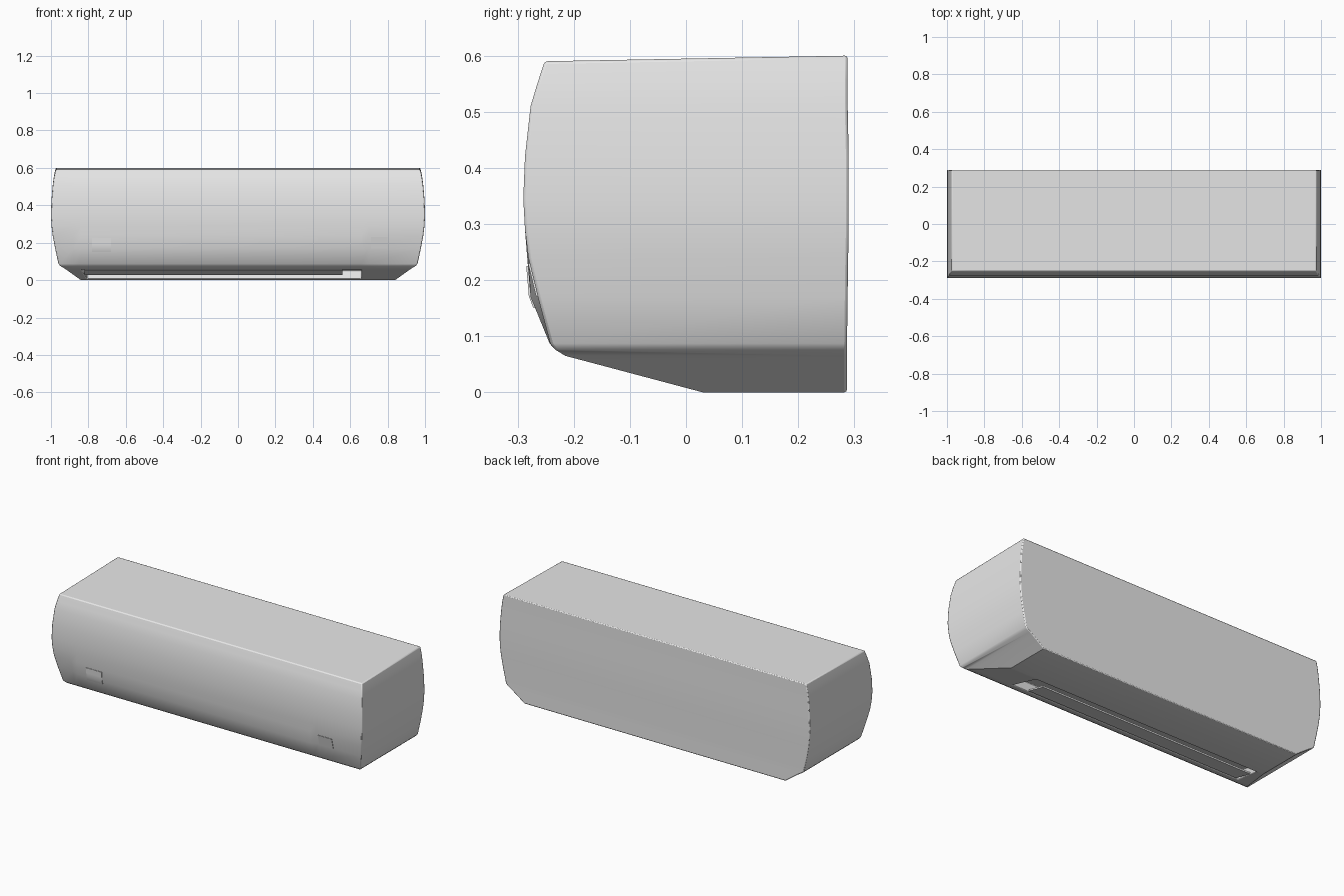
import bpy, bmesh, math

if "Cube" in bpy.data.objects:
    bpy.data.objects.remove(bpy.data.objects["Cube"])

white = bpy.data.materials.new("off_white_plastic")
white.diffuse_color = (0.8, 0.8, 0.8, 1)
white.use_nodes = True
white.node_tree.nodes["Principled BSDF"].inputs["Base Color"].default_value = white.diffuse_color

# Layers: front z, back z, half width, front y at the ends, front y in the middle, back y
LAYERS = [
    (0.000, 0.000, 0.840, 0.030, 0.030, 0.287),
    (0.005, 0.005, 0.847, 0.011, 0.011, 0.287),
    (0.055, 0.055, 0.917, -0.177, -0.177, 0.287),
    (0.065, 0.065, 0.932, -0.215, -0.215, 0.287),
    (0.076, 0.076, 0.950, -0.233, -0.233, 0.287),
    (0.087, 0.087, 0.960, -0.242, -0.243, 0.287),
    (0.170, 0.170, 0.978, -0.264, -0.277, 0.288),
    (0.240, 0.240, 0.991, -0.281, -0.283, 0.289),
    (0.290, 0.290, 0.997, -0.287, -0.287, 0.290),
    (0.345, 0.345, 1.000, -0.290, -0.290, 0.290),
    (0.420, 0.420, 0.998, -0.287, -0.287, 0.290),
    (0.510, 0.515, 0.990, -0.277, -0.277, 0.288),
    (0.550, 0.557, 0.984, -0.265, -0.265, 0.288),
    (0.590, 0.600, 0.975, -0.252, -0.252, 0.288),
]
OPEN_L, OPEN_R = -0.84, 0.66


def finish(name, bm, bevel=0.0):
    bmesh.ops.recalc_face_normals(bm, faces=bm.faces)
    me = bpy.data.meshes.new(name)
    bm.to_mesh(me)
    bm.free()
    ob = bpy.data.objects.new(name, me)
    bpy.context.collection.objects.link(ob)
    me.materials.append(white)
    bpy.ops.object.select_all(action='DESELECT')
    ob.select_set(True)
    bpy.context.view_layer.objects.active = ob
    bpy.ops.object.shade_smooth_by_angle(angle=math.radians(32))
    if bevel:
        mod = ob.modifiers.new("soft_edges", 'BEVEL')
        mod.width = bevel
        mod.segments = 2
        mod.limit_method = 'ANGLE'
        mod.angle_limit = math.radians(55)
    return ob


def front_y(z, column):
    """Front surface depth at height z (column 3 = ends, 4 = middle)."""
    for a, b in zip(LAYERS, LAYERS[1:]):
        if a[0] <= z <= b[0]:
            t = (z - a[0]) / (b[0] - a[0])
            return a[column] + t * (b[column] - a[column])


# Main casing: stacked sections, with the air outlet sunk into the sloping underside
bm = bmesh.new()
rings = []
for zf, zb, w, ye, ym, yb in LAYERS:
    pts = [(-w, ye, zf), (max(-0.88, -w + 0.018), ye, zf),
           (max(OPEN_L, -w + 0.04), ym, zf), (OPEN_R, ym, zf),
           (0.70, ye, zf), (w, ye, zf), (w, yb, zb), (-w, yb, zb)]
    rings.append([bm.verts.new(p) for p in pts])
outlet = None
for i, (a, b) in enumerate(zip(rings, rings[1:])):
    for j in range(8):
        k = (j + 1) % 8
        f = bm.faces.new((a[j], a[k], b[k], b[j]))
        if i == 1 and j == 2:
            outlet = f
bm.faces.new(rings[0][::-1])
bm.faces.new(rings[-1])
ext = bmesh.ops.extrude_face_region(bm, geom=[outlet])
bmesh.ops.translate(bm, verts=[v for v in ext["geom"] if isinstance(v, bmesh.types.BMVert)],
                    vec=(0, 0.012, 0.045))
if outlet.is_valid:
    bmesh.ops.delete(bm, geom=[outlet], context='FACES_ONLY')
finish("casing", bm, 0.006)


def thin_strip(name, x0, x1, path, back):
    """Thin plate following a (y, z) path, given thickness by the offset `back`."""
    bm = bmesh.new()
    grid = []
    for y, z in path:
        grid.append([bm.verts.new(p) for p in (
            (x0, y, z), (x1, y, z),
            (x1, y + back[0], z + back[1]), (x0, y + back[0], z + back[1]))])
    for a, b in zip(grid, grid[1:]):
        for j in range(4):
            k = (j + 1) % 4
            bm.faces.new((a[j], a[k], b[k], b[j]))
    bm.faces.new(grid[0][::-1])
    bm.faces.new(grid[-1])
    return finish(name, bm)


# Louvre lying in the outlet, close to the front lip
thin_strip("louvre", -0.82, 0.56,
           [(-0.168, 0.054), (-0.13, 0.046), (-0.09, 0.036), (-0.055, 0.028)], (0.002, 0.008))

# Small rectangular panels on the lower front
for name, x0, x1, z0, z1, col in (("left_display_panel", -0.78, -0.68, 0.15, 0.225, 4),
                                  ("right_sensor_panel", 0.71, 0.80, 0.17, 0.23, 3)):
    zs = [z0 + (z1 - z0) * t for t in (0, 0.28, 0.6, 1)]
    thin_strip(name, x0, x1, [(front_y(z, col) - 0.003, z) for z in zs], (0.006, 0))
